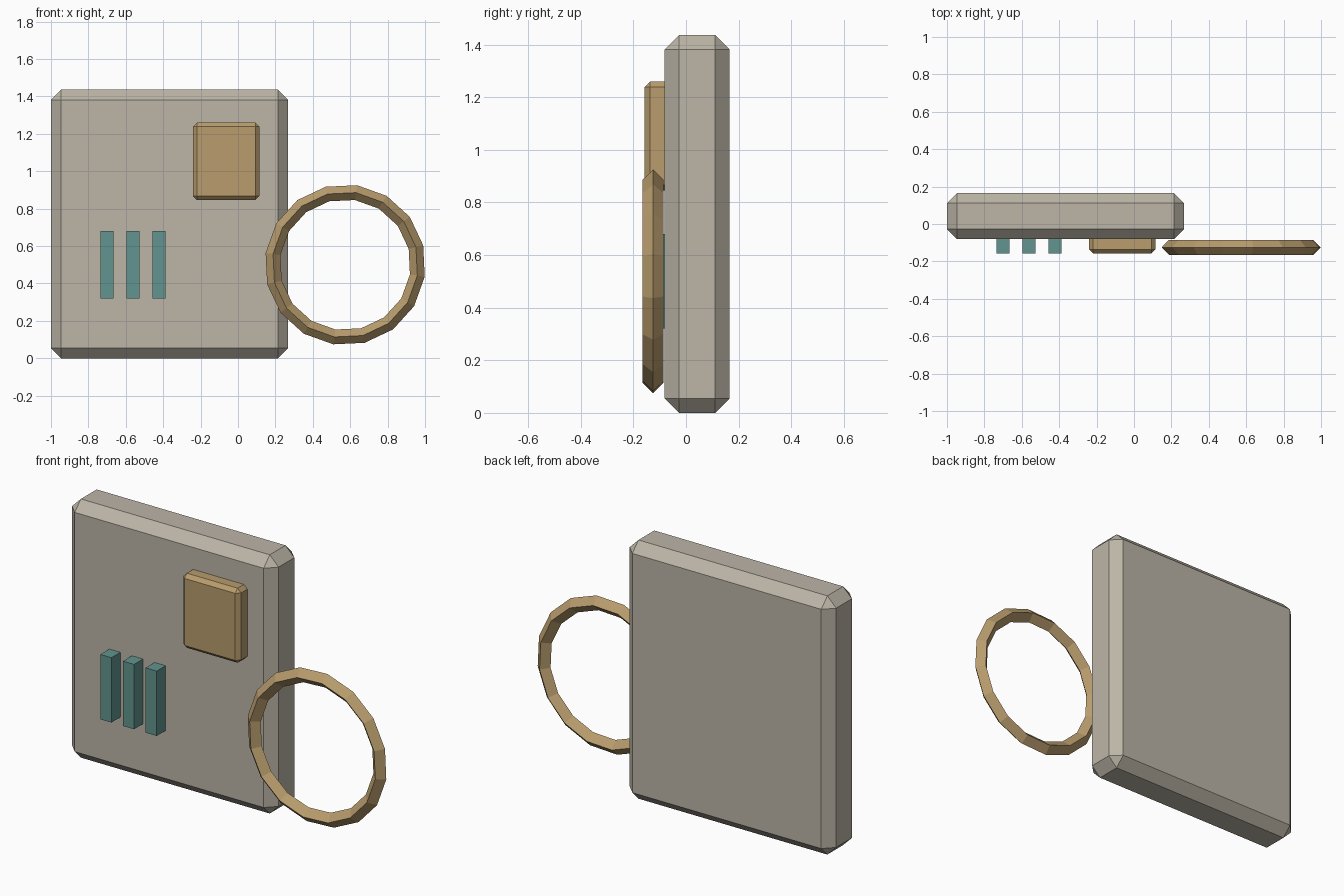
import bpy
import math

if "Cube" in bpy.data.objects:
    bpy.data.objects.remove(bpy.data.objects["Cube"])


def material(name, rgb):
    m = bpy.data.materials.new(name)
    m.diffuse_color = (*rgb, 1.0)
    m.use_nodes = True
    m.node_tree.nodes["Principled BSDF"].inputs["Base Color"].default_value = m.diffuse_color
    return m


STONE = material("warm grey", (0.503, 0.462, 0.386))
BRASS = material("brass", (0.479, 0.332, 0.153))
TEAL = material("teal", (0.122, 0.296, 0.271))


def box(name, lo, hi, mat, chamfer=0.0):
    """Box between two corners, with an optional flat chamfer."""
    centre = [(a + b) / 2 for a, b in zip(lo, hi)]
    bpy.ops.mesh.primitive_cube_add(size=1, location=centre)
    ob = bpy.context.object
    ob.name = name
    ob.scale = [b - a for a, b in zip(lo, hi)]
    bpy.ops.object.transform_apply(location=False, rotation=False, scale=True)
    if chamfer:
        bev = ob.modifiers.new("chamfer", 'BEVEL')
        bev.width = chamfer
        bev.segments = 1
        bev.limit_method = 'NONE'
    ob.data.materials.append(mat)
    return ob


# Main slab with chamfered edges
box("body", (-1.0, -0.081, 0.0), (0.268, 0.165, 1.436), STONE, 0.054)

# Raised panel, sunk into the front face
box("panel", (-0.24, -0.157, 0.846), (0.114, -0.005, 1.26), BRASS, 0.021)

# Three upright bars
for i in range(3):
    x = -0.70 + i * 0.139
    box(f"bar_{i + 1}", (x - 0.034, -0.159, 0.32), (x + 0.034, -0.07, 0.68), TEAL)

# Sixteen-sided ring with a diamond section, lying against the front
bpy.ops.mesh.primitive_torus_add(
    major_segments=16, minor_segments=4, major_radius=0.390, minor_radius=0.040,
    location=(0.573, -0.125, 0.5),
    rotation=(math.radians(90), math.radians(-14), 0))
ring = bpy.context.object
ring.name = "ring"
ring.data.materials.append(BRASS)
for p in ring.data.polygons:
    p.use_smooth = False
